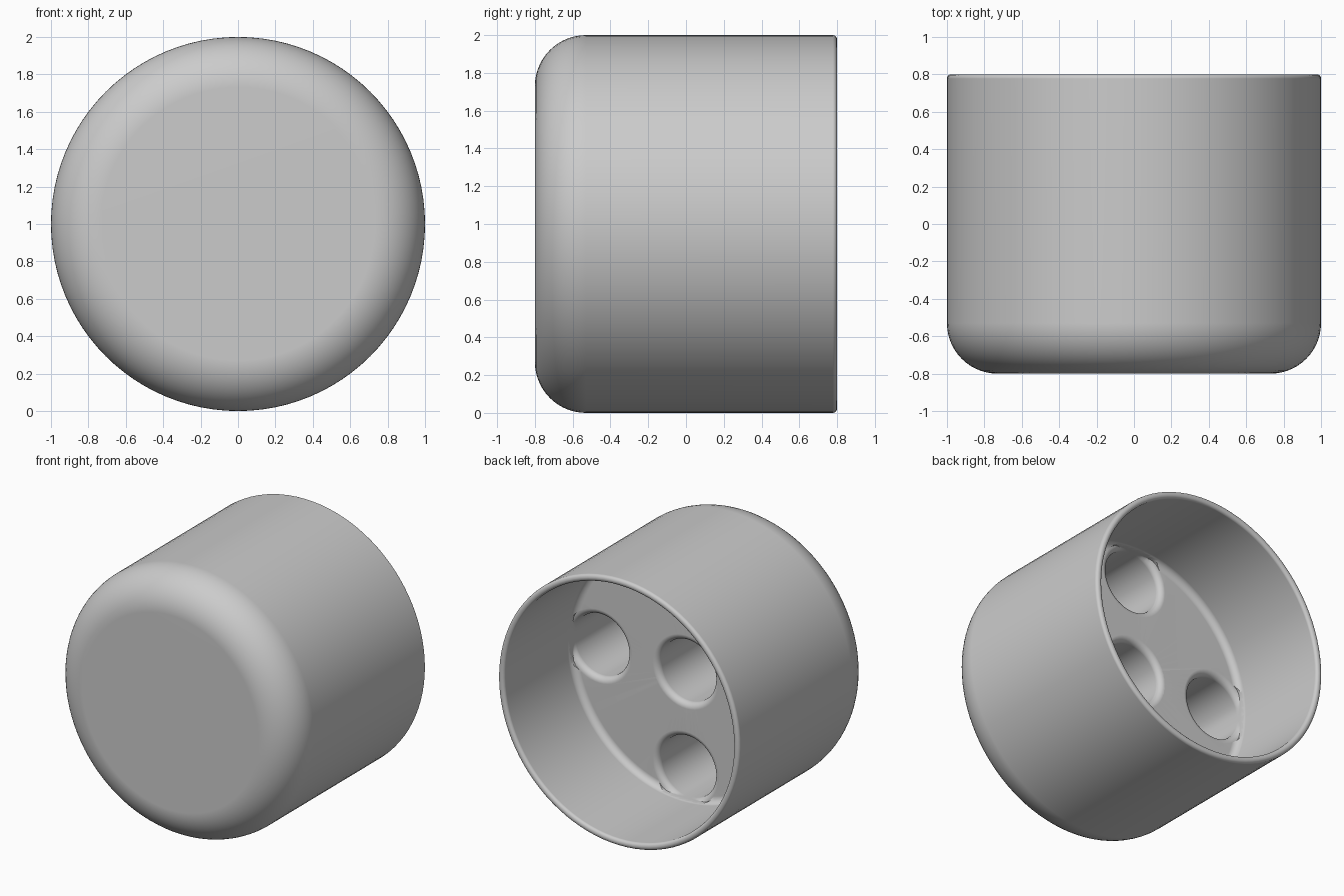
import bpy, bmesh, math
from mathutils import Matrix, Vector

cube = bpy.data.objects.get("Cube")
if cube:
    bpy.data.objects.remove(cube, do_unlink=True)

WALL = 0.95      # cavity radius
FLOOR = 0.0      # cavity floor position along y
HOLE, LIP = 0.23, 0.045
SPACING = 0.72
DEPTH = 0.56

grey = bpy.data.materials.new("plain grey")
grey.use_nodes = True
colour = (0.6, 0.6, 0.6, 1)
grey.diffuse_color = colour
grey.node_tree.nodes["Principled BSDF"].inputs["Base Color"].default_value = colour


def arc(cr, cy, radius, start, end, steps=8):
    """Points of an arc in the (radius, y) plane, angles in degrees."""
    angles = [math.radians(start + (end - start) * i / steps) for i in range(steps + 1)]
    return [(cr + radius * math.cos(a), cy + radius * math.sin(a)) for a in angles]


def lathe(name, profile, sides):
    """Revolve a (radius, y) profile around the y axis."""
    bm = bmesh.new()
    verts = [bm.verts.new((r, y, 0)) for r, y in profile]
    edges = [bm.edges.new(pair) for pair in zip(verts, verts[1:])]
    bmesh.ops.spin(bm, geom=verts + edges, cent=(0, 0, 0), axis=(0, 1, 0),
                   angle=math.tau, steps=sides)
    bmesh.ops.remove_doubles(bm, verts=bm.verts[:], dist=1e-5)
    bmesh.ops.recalc_face_normals(bm, faces=bm.faces[:])
    mesh = bpy.data.meshes.new(name)
    bm.to_mesh(mesh)
    bm.free()
    mesh.materials.append(grey)
    obj = bpy.data.objects.new(name, mesh)
    bpy.context.collection.objects.link(obj)
    return obj


# Cup: rounded closed front, rounded open rim, filleted inner floor
ROUND, RIM, FILLET = 0.27, 0.023, 0.05
profile = [(0, -0.8)]
profile += arc(1 - ROUND, -0.8 + ROUND, ROUND, -90, 0, 14)
profile += arc(1 - RIM, 0.8 - RIM, RIM, 0, 90, 5)
profile += arc(WALL + RIM, 0.8 - RIM, RIM, 90, 180, 5)
profile += arc(WALL - FILLET, FLOOR + FILLET, FILLET, 0, -90, 6)
profile += [(0, FLOOR)]
cup = lathe("cup_body", profile, 96)

# Five round sockets in a cross, each with a softened lip
outer = HOLE + LIP
socket = [(0, FLOOR - DEPTH), (HOLE, FLOOR - DEPTH)]
socket += arc(outer, FLOOR - LIP, LIP, 180, 90, 6)
socket += [(outer, FLOOR + FILLET), (0, FLOOR + FILLET)]

for x, z in [(0, 0), (1, 0), (-1, 0), (0, 1), (0, -1)]:
    cutter = lathe("socket_cutter", socket, 48)
    cutter.hide_render = True
    cutter.data.transform(Matrix.Translation((x * SPACING, 0, z * SPACING)))
    # keep the lip inside the cavity wall
    for v in cutter.data.vertices:
        reach = math.hypot(v.co.x, v.co.z)
        if reach > WALL - 0.005:
            k = (WALL - 0.005) / reach
            v.co = Vector((v.co.x * k, v.co.y, v.co.z * k))
    cut = cup.modifiers.new("socket", 'BOOLEAN')
    cut.operation = 'DIFFERENCE'
    cut.solver = 'EXACT'
    cut.object = cutter
    bpy.ops.object.select_all(action='DESELECT')
    bpy.context.view_layer.objects.active = cup
    cup.select_set(True)
    bpy.ops.object.modifier_apply(modifier=cut.name)
    bpy.data.objects.remove(cutter, do_unlink=True)

# Stand on the ground, smooth shading with crisp flats
cup.data.transform(Matrix.Translation((0, 0, 1)))
bpy.ops.object.shade_smooth_by_angle(angle=math.radians(35))
weighted = cup.modifiers.new("flat_faces", 'WEIGHTED_NORMAL')
weighted.keep_sharp = True
